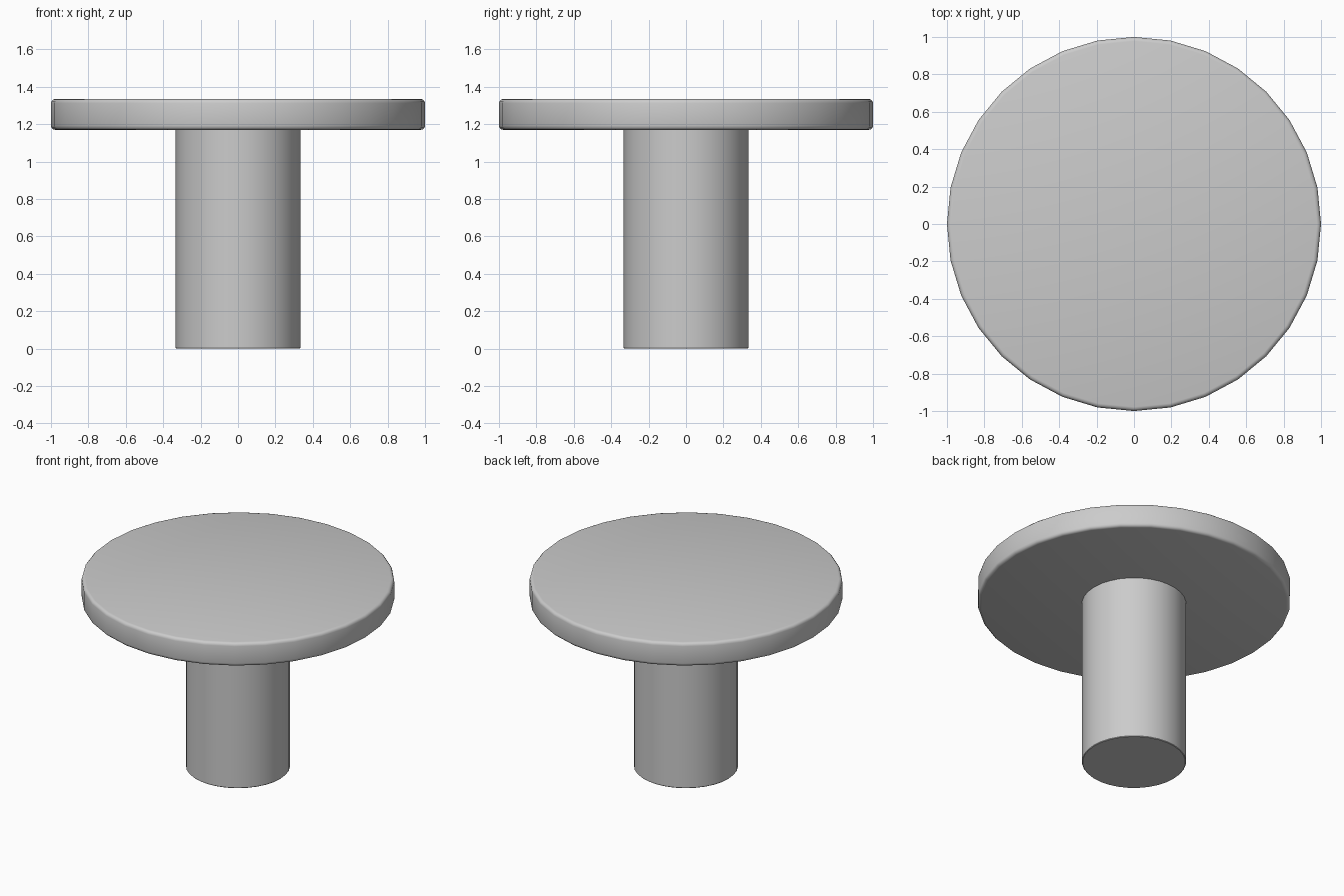
import bpy
import math

if "Cube" in bpy.data.objects:
    bpy.data.objects.remove(bpy.data.objects["Cube"])


def cylinder(name, radius, z0, z1, sides, bevel, segments):
    bpy.ops.mesh.primitive_cylinder_add(
        vertices=sides, radius=radius, depth=z1 - z0, location=(0, 0, (z0 + z1) / 2))
    obj = bpy.context.object
    obj.name = name
    # Soften only the rims, not the shallow side facets
    mod = obj.modifiers.new("rim_bevel", 'BEVEL')
    mod.width = bevel
    mod.segments = segments
    mod.limit_method = 'ANGLE'
    mod.angle_limit = math.radians(40)
    bpy.ops.object.modifier_apply(modifier=mod.name)
    bpy.ops.object.shade_smooth_by_angle(angle=math.radians(35))
    return obj


# Round pedestal
cylinder("pedestal", 0.333, 0.0, 1.175, 32, 0.004, 1)

# Round table top with softened rims
cylinder("table_top", 1.0, 1.17, 1.335, 32, 0.022, 3)
